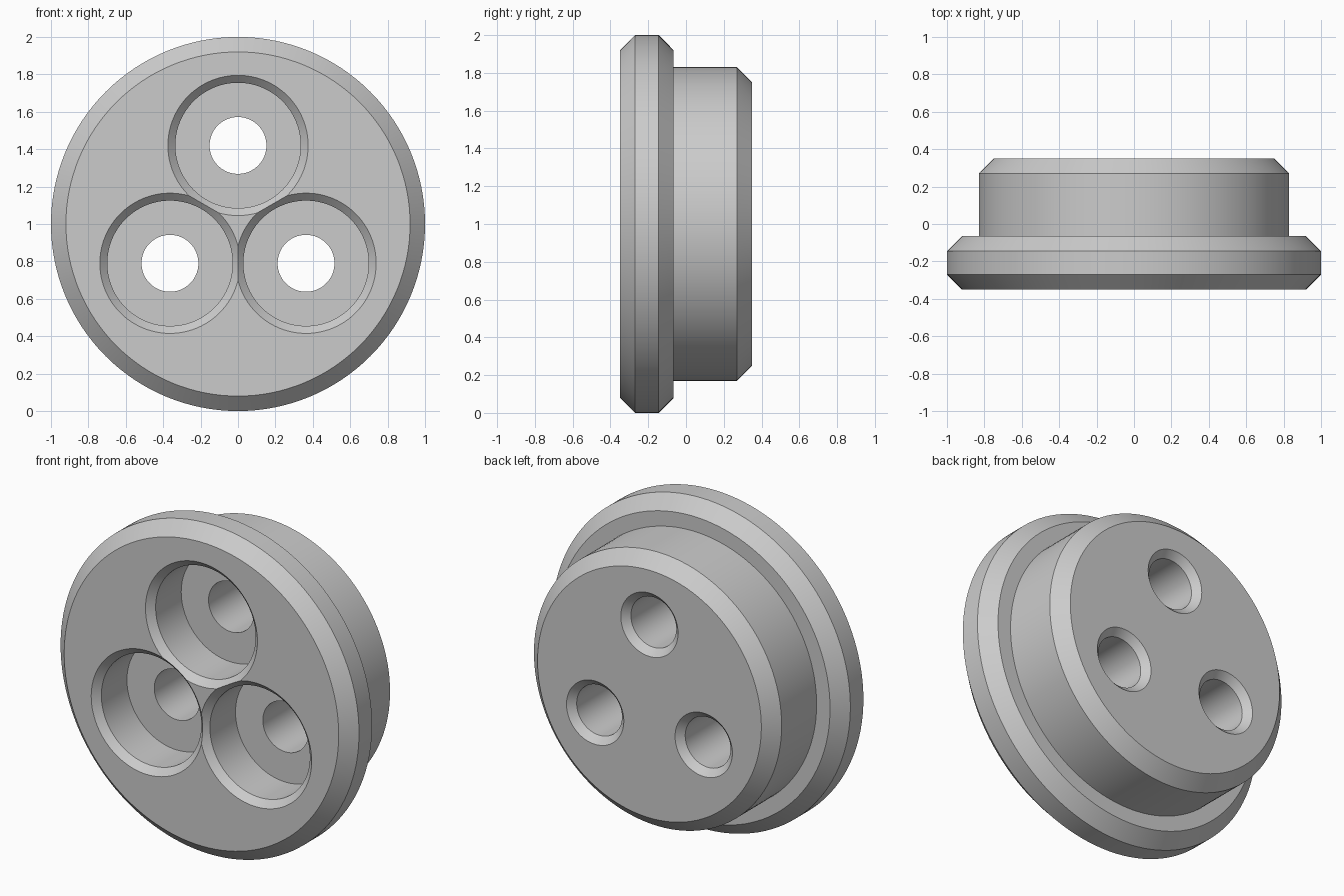
import bpy
import bmesh
from math import sin, cos, pi, radians
from mathutils import Vector

cube = bpy.data.objects.get("Cube")
if cube:
    bpy.data.objects.remove(cube, do_unlink=True)

grey = bpy.data.materials.new("plain grey")
grey.use_nodes = True
colour = (0.6, 0.6, 0.6, 1)
grey.diffuse_color = colour
grey.node_tree.nodes["Principled BSDF"].inputs["Base Color"].default_value = colour


def turned(name, profile, x, z, sides):
    """Solid of revolution about a front-to-back axis; profile is (y, radius)."""
    bm = bmesh.new()
    rings = []
    for y, r in profile:
        rings.append([bm.verts.new((x + r * sin(2 * pi * i / sides), y,
                                    z + r * cos(2 * pi * i / sides)))
                      for i in range(sides)])
    for a, b in zip(rings, rings[1:]):
        for i in range(sides):
            j = (i + 1) % sides
            bm.faces.new((a[i], a[j], b[j], b[i]))
    bm.faces.new(rings[0])
    bm.faces.new(rings[-1])
    bmesh.ops.recalc_face_normals(bm, faces=bm.faces)
    mesh = bpy.data.meshes.new(name)
    bm.to_mesh(mesh)
    bm.free()
    mesh.materials.append(grey)
    obj = bpy.data.objects.new(name, mesh)
    bpy.context.collection.objects.link(obj)
    return obj


FRONT, STEP, BACK = -0.35, -0.065, 0.35

# Chamfered flange and narrower chamfered hub in one turned body
body = turned("flanged_disc", [
    (FRONT, 0.92), (FRONT + 0.08, 1.0), (STEP - 0.08, 1.0), (STEP, 0.92),
    (STEP, 0.83), (BACK - 0.08, 0.83), (BACK, 0.75)], 0, 1, 128)

# Stepped bore: wide chamfered pocket, through hole, chamfered exit
bore = [(FRONT - 0.05, 0.425), (FRONT + 0.04, 0.335), (STEP, 0.335),
        (STEP, 0.152), (BACK - 0.04, 0.152), (BACK + 0.05, 0.242)]

bpy.context.view_layer.objects.active = body
for k in range(3):
    angle = k * 2 * pi / 3
    cutter = turned("bore_cutter", bore, 0.42 * sin(angle), 1 + 0.42 * cos(angle), 96)
    cutter.hide_render = True
    cut = body.modifiers.new("bore", 'BOOLEAN')
    cut.operation = 'DIFFERENCE'
    cut.solver = 'EXACT'
    cut.object = cutter
    bpy.ops.object.modifier_apply(modifier=cut.name)
    bpy.data.objects.remove(cutter, do_unlink=True)

# Smooth round walls, crisp chamfer edges
for obj in bpy.context.selected_objects:
    obj.select_set(False)
body.select_set(True)
bpy.ops.object.shade_smooth_by_angle(angle=radians(25))
